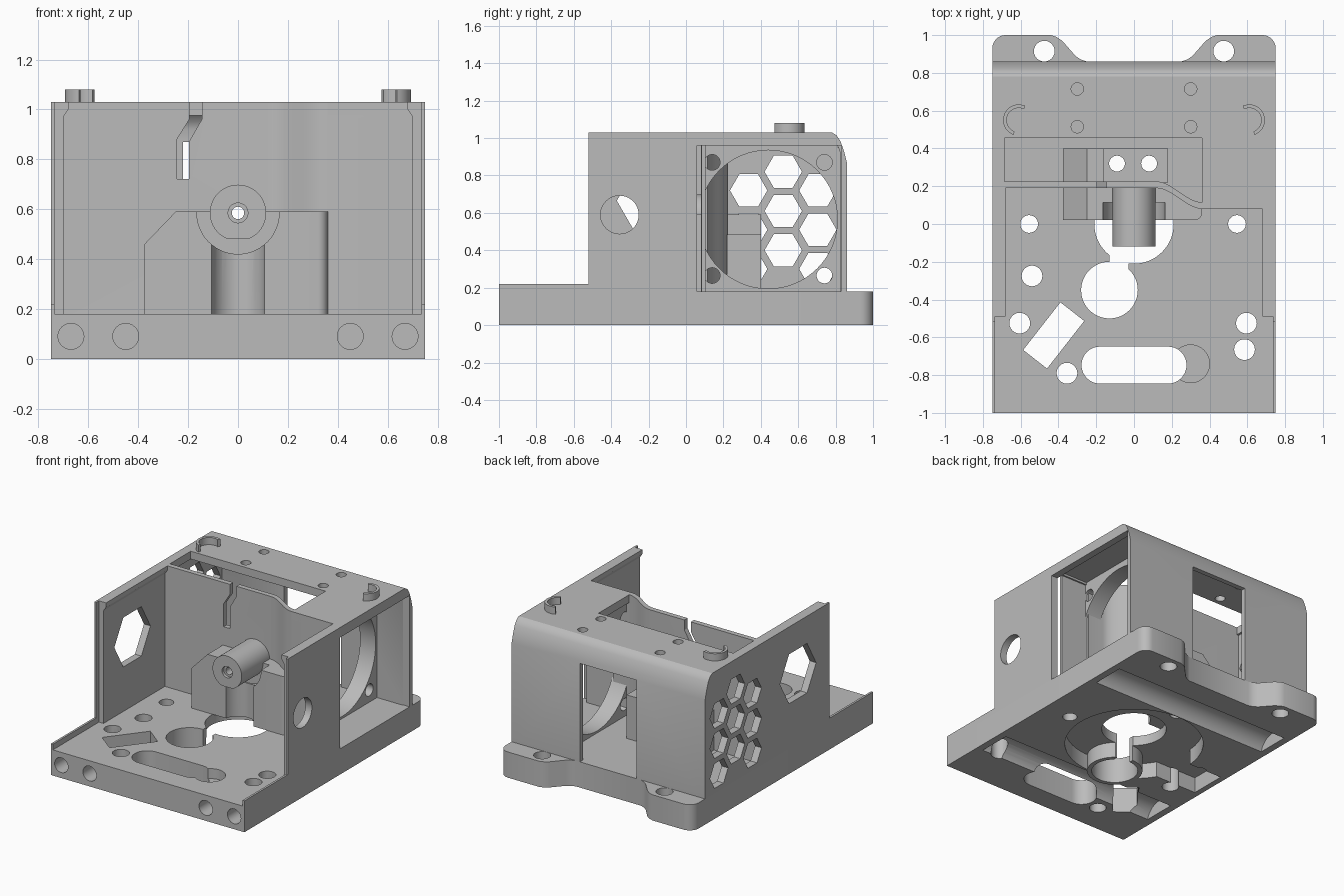
import bpy, bmesh, math
from mathutils import Vector

if "Cube" in bpy.data.objects:
    bpy.data.objects.remove(bpy.data.objects["Cube"], do_unlink=True)

grey = bpy.data.materials.new("matte grey")
grey.use_nodes = True
grey.diffuse_color = (0.5, 0.5, 0.5, 1)
grey.node_tree.nodes["Principled BSDF"].inputs["Base Color"].default_value = (0.5, 0.5, 0.5, 1)


def prism(name, outline, axis, a, b):
    """Extrude a 2D outline along an axis from a to b."""
    def place(u, v, t):
        return {"x": (t, u, v), "y": (u, t, v), "z": (u, v, t)}[axis]
    bm = bmesh.new()
    face = bm.faces.new([bm.verts.new(place(u, v, a)) for u, v in outline])
    top = bmesh.ops.extrude_face_region(bm, geom=[face])
    move = Vector(place(0, 0, b - a))
    bmesh.ops.translate(bm, vec=move, verts=[g for g in top["geom"] if isinstance(g, bmesh.types.BMVert)])
    bmesh.ops.recalc_face_normals(bm, faces=bm.faces)
    mesh = bpy.data.meshes.new(name)
    bm.to_mesh(mesh)
    bm.free()
    mesh.materials.append(grey)
    ob = bpy.data.objects.new(name, mesh)
    bpy.context.collection.objects.link(ob)
    return ob


def arc(u, v, r, start=0, end=360, n=40):
    full = abs(end - start) == 360
    steps = n if full else n + 1
    return [(u + r * math.cos(math.radians(start + (end - start) * i / n)),
             v + r * math.sin(math.radians(start + (end - start) * i / n))) for i in range(steps)]


def rect(u0, u1, v0, v1):
    return [(u0, v0), (u1, v0), (u1, v1), (u0, v1)]


def boolean(ob, tool, operation):
    mod = ob.modifiers.new("boolean", "BOOLEAN")
    mod.operation = operation
    mod.solver = "EXACT"
    mod.object = tool
    bpy.context.view_layer.update()
    dg = bpy.context.evaluated_depsgraph_get()
    mesh = bpy.data.meshes.new_from_object(ob.evaluated_get(dg))
    ob.modifiers.clear()
    ob.data = mesh
    bpy.data.objects.remove(tool, do_unlink=True)


def cut(ob, outline, axis, a, b):
    boolean(ob, prism("cutter", outline, axis, a, b), "DIFFERENCE")


def add(ob, outline, axis, a, b):
    boolean(ob, prism("addition", outline, axis, a, b), "UNION")


FLOOR, TOP, RECESS = 0.18, 1.03, 0.11

# Base plate with two rear ears
half = [(0.75, -1)] + arc(0.68, 0.93, 0.07, 0, 90, 8)
half += [(0.44, 1), (0.41, 0.99), (0.38, 0.97), (0.31, 0.89), (0.28, 0.87), (0.25, 0.86)]
base = prism("base_plate", half + [(-x, y) for x, y in reversed(half)], "z", 0, FLOOR)

# Underside recess, side arm and rod grooves
cut(base, arc(0, 0, 0.45, n=64), "z", -0.1, RECESS)
cut(base, rect(-0.71, -0.3, -0.23, 0.03), "z", -0.1, RECESS)
for y in (-0.58, 0.57):
    cut(base, arc(y, -0.03, 0.12, n=32), "x", -0.7, 0.7)
add(base, arc(-0.13, -0.35, 0.18), "z", 0, 0.14)

# Openings through the base
cut(base, arc(0, 0, 0.21, n=64), "z", -0.1, 0.3)
cut(base, arc(-0.13, -0.35, 0.15, n=48), "z", -0.1, 0.3)
cut(base, rect(-0.13, -0.03, -0.27, -0.15), "z", -0.1, 0.3)
cut(base, arc(0.3, -0.74, 0.1), "z", 0.11, 0.3)
cut(base, arc(0.18, -0.747, 0.098, -90, 90, 16) + arc(-0.18, -0.747, 0.098, 90, 270, 16), "z", -0.1, 0.3)
ca, sa = math.cos(math.radians(52)), math.sin(math.radians(52))
slanted = [(-0.425 + u * ca - v * sa, -0.59 + u * sa + v * ca) for u, v in rect(-0.16, 0.16, -0.08, 0.08)]
cut(base, slanted, "z", -0.1, 0.3)
for x, y, r in ((-0.555, 0, 0.047), (0.545, 0, 0.047), (-0.54, -0.275, 0.055), (-0.605, -0.525, 0.055),
                (0.595, -0.525, 0.055), (0.585, -0.665, 0.055), (-0.355, -0.79, 0.055),
                (-0.475, 0.915, 0.055), (0.475, 0.915, 0.055), (-0.09, 0.32, 0.042), (0.08, 0.32, 0.042)):
    cut(base, arc(x, y, r, n=24), "z", -0.1, 0.3)
for x in (-0.67, -0.45, 0.45, 0.67):
    cut(base, arc(x, 0.09, 0.052, n=24), "y", -1.1, -0.86)

# Side walls, thin front lips and low rims
rear_curve = [(0.86, 0.87), (0.845, 0.93), (0.825, 0.985), (0.805, 1.015), (0.78, TOP)]
walls = {}
for side, s in (("left", 1), ("right", -1)):
    wall = prism(side + "_wall", [(-0.49, FLOOR), (0.86, FLOOR)] + rear_curve + [(-0.49, TOP)],
                 "x", s * 0.70, s * 0.75)
    lip = [(-1, FLOOR), (-0.49, FLOOR), (-0.49, TOP), (-0.52, TOP), (-0.52, 0.22), (-1, 0.22)]
    prism(side + "_lip", lip, "x", s * 0.735, s * 0.75)
    prism(side + "_wall_flare", [(s * 0.70, 0.97), (s * 0.70, TOP), (s * 0.68, TOP), (s * 0.68, 1.0)],
          "y", -0.49, 0.2 if s < 0 else 0.09)
    walls[side] = wall

# Fan opening and round port on the left wall
cut(walls["left"], rect(0.06, 0.83, FLOOR - 0.02, 0.96), "x", 0.6, 0.9)
cut(walls["left"], arc(-0.355, 0.59, 0.102), "x", 0.6, 0.9)

# Hexagonal port and vent grid on the right wall
cut(walls["right"], arc(-0.17, 0.665, 0.2, n=6), "x", -0.9, -0.6)
for y, top_z in ((0.335, 0.72), (0.52, 0.82), (0.705, 0.72)):
    for row in range(3):
        cut(walls["right"], arc(y, top_z - 0.21 * row, 0.1, n=6), "x", -0.9, -0.6)

# Rear wall and roof in one bent shell
shell = prism("rear_wall_and_roof",
              [(0.825, FLOOR), (0.86, FLOOR)] + rear_curve +
              [(0.08, TOP), (0.08, 0.975), (0.79, 0.975), (0.815, 0.95), (0.825, 0.92)], "x", -0.70, 0.70)
cut(shell, rect(-0.22, 0.22, 0.1, 0.87), "y", 0.7, 1)
cut(shell, rect(-0.685, 0.36, 0, 0.455), "z", 0.9, 1.2)
cut(shell, rect(-0.8, -0.6, 0, 0.2), "z", 0.9, 1.2)
for x in (-0.3, 0.3):
    for y in (0.515, 0.715):
        cut(shell, arc(x, y, 0.033, n=20), "z", 0.9, 1.2)


# Middle wall with an S bend and a cable slit
def bend(x):
    t = min(max((x - 0.12) / 0.24, 0), 1)
    return 0.19 - 0.11 * t * t * (3 - 2 * t)


bend_xs = [0.12 + 0.24 * i / 14 for i in range(15)]
xs = [-0.70] + bend_xs + [0.70]
middle = prism("middle_wall", [(x, bend(x)) for x in xs] + [(x, bend(x) + 0.035) for x in reversed(xs)],
               "z", FLOOR, TOP)
slit = [(-0.145, 1.1), (-0.145, 0.96), (-0.197, 0.87), (-0.197, 0.72), (-0.245, 0.72),
        (-0.245, 0.88), (-0.195, 0.96), (-0.195, 1.1)]
cut(middle, slit, "y", 0, 0.4)
cut(middle, rect(0.485, 0.8, 0.1, 0.96), "y", 0, 0.3)
cut(middle, arc(0, 0.585, 0.025, n=20), "y", 0, 0.4)
prism("fan_pocket_front", rect(0.485, 0.70, FLOOR, 0.96), "y", 0.084, 0.104)

# Fan mounting plate
fan = prism("fan_plate", [(0.1, FLOOR), (0.83, FLOOR), (0.83, 0.91), (0.81, 0.96), (0.79, 0.98), (0.1, 0.98)],
            "x", 0.38, 0.5)
cut(fan, arc(0.44, 0.565, 0.37, n=64), "x", 0.3, 0.6)
for y in (0.14, 0.74):
    for z in (0.265, 0.87):
        cut(fan, arc(y, z, 0.042, n=24), "x", 0.3, 0.6)

# Support in front of the wall, with channel and counterbore
plan = [(-0.375, 0.02)] + arc(0.32, 0.06, 0.04, -90, 0, 8)
plan += [(x, bend(x) + 0.01) for x in reversed(bend_xs)] + [(-0.375, 0.2)]
front = prism("front_support", plan, "z", FLOOR, 0.59)
cut(front, [(-0.4, 0.434), (-0.25, 0.59), (-0.25, 0.7), (-0.4, 0.7)], "y", -0.1, 0.4)
cut(front, arc(0, 0, 0.108), "z", 0.1, 0.48)
cut(front, arc(0, 0.585, 0.165, n=48), "y", -0.1, 0.115)
cut(front, arc(0, 0.585, 0.025, n=20), "y", -0.1, 0.5)

# Stepped support behind the wall with two screw holes
rear = prism("rear_support", [(-0.375, FLOOR), (0.18, FLOOR), (0.18, 0.485), (-0.16, 0.485),
                              (-0.16, 0.59), (-0.25, 0.59), (-0.375, 0.46)], "y", 0.22, 0.40)
for x in (-0.09, 0.08):
    cut(rear, arc(x, 0.32, 0.042, n=24), "z", 0.1, 0.7)

# Hollow spigot with a flat underside
spigot = prism("spigot", arc(0, 0.585, 0.113, -68, 248, 48), "y", -0.12, 0.2)
cut(spigot, arc(0, 0.585, 0.025, n=20), "y", -0.2, 0.3)
cut(spigot, arc(0, 0.585, 0.04, n=20), "y", -0.2, -0.1)

# Curved cable clips on the roof
for side, s in (("left", 1), ("right", -1)):
    ring = arc(0.61, 0.55, 0.083, -70, 115, 20) + arc(0.61, 0.55, 0.064, 115, -70, 20)
    prism(side + "_clip", [(s * x, y) for x, y in ring], "z", TOP - 0.01, 1.08)

# Smooth the round surfaces while keeping edges crisp
bpy.ops.object.select_all(action="DESELECT")
for ob in bpy.context.collection.objects:
    if ob.type == "MESH":
        ob.select_set(True)
        bpy.context.view_layer.objects.active = ob
bpy.ops.object.shade_smooth_by_angle(angle=math.radians(30))
